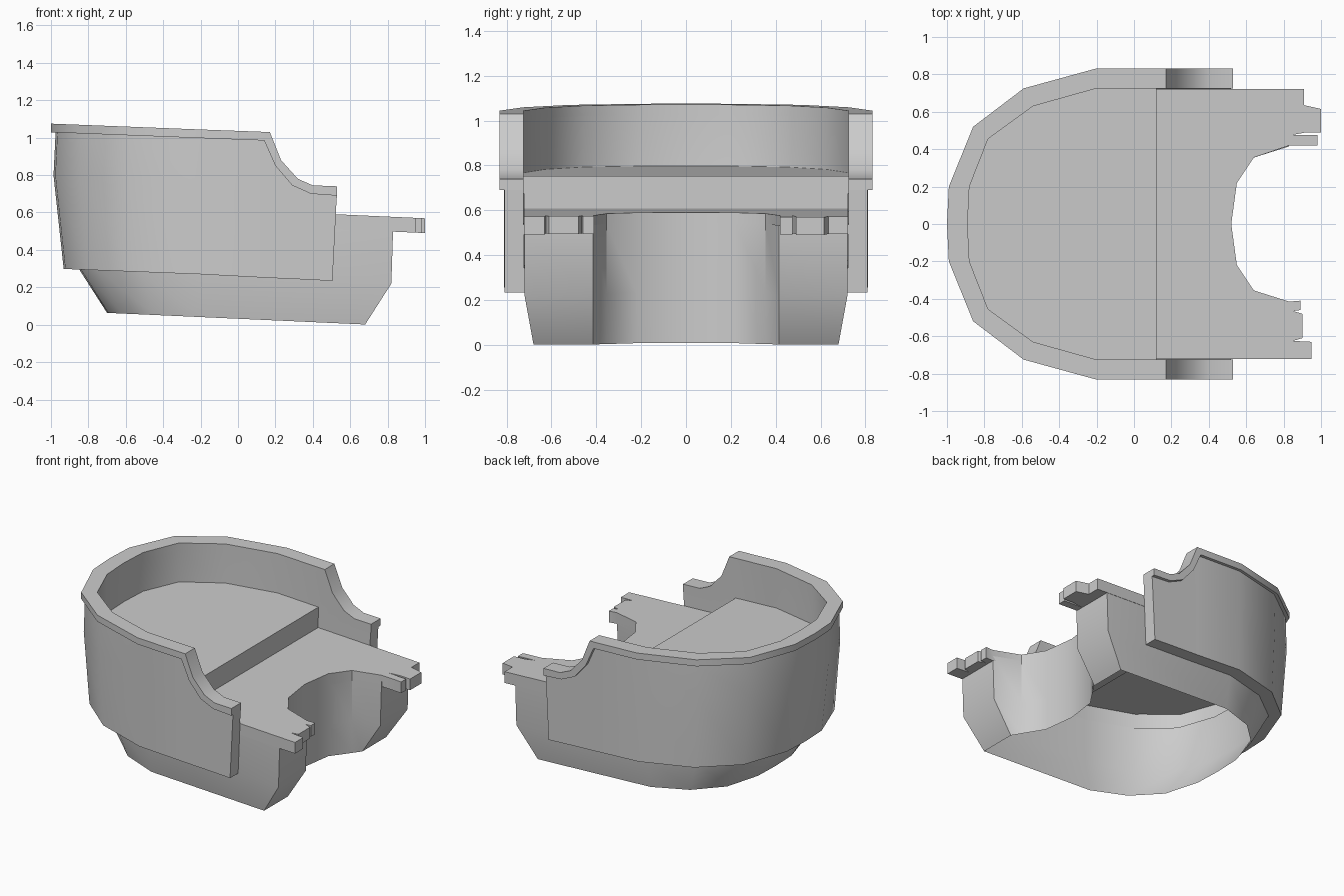
import bpy, bmesh

if "Cube" in bpy.data.objects:
    bpy.data.objects.remove(bpy.data.objects["Cube"])

TILT = 0.045  # the whole body slopes down towards +x


def level(pts, h):
    """Place a flat outline on the tilted plane of height h."""
    return [(x, y, h - TILT * x) for x, y in pts]


def scaled(pts, kx, ky):
    """Shrink the rounded back about its start line x = -0.2."""
    return [(-0.2 + (x + 0.2) * kx, y * ky) for x, y in pts]


def mirrored(half):
    """Complete a half path (ending on y = 0) to the -y side."""
    return half + [(p[0], -p[1]) + tuple(p[2:]) for p in half[-2::-1]]


def finish(bm, name):
    bmesh.ops.recalc_face_normals(bm, faces=bm.faces)
    me = bpy.data.meshes.new(name)
    bm.to_mesh(me)
    bm.free()
    ob = bpy.data.objects.new(name, me)
    bpy.context.collection.objects.link(ob)
    bpy.ops.object.select_all(action='DESELECT')
    ob.select_set(True)
    bpy.context.view_layer.objects.active = ob
    bpy.ops.object.shade_smooth_by_angle(angle=0.61)
    return ob


def loft(name, rows, around, along, caps=False):
    """Skin rows of points; around closes row to row, along closes each row."""
    bm = bmesh.new()
    vs = [[bm.verts.new(p) for p in r] for r in rows]
    n, m = len(vs), len(vs[0])
    for i in range(n if around else n - 1):
        a, b = vs[i], vs[(i + 1) % n]
        for j in range(m if along else m - 1):
            k = (j + 1) % m
            bm.faces.new((a[j], a[k], b[k], b[j]))
    if caps:
        bm.faces.new([r[0] for r in vs])
        bm.faces.new([r[-1] for r in vs])
    return finish(bm, name)


def plate(name, pts, low, high):
    bm = bmesh.new()
    a = [bm.verts.new(p) for p in level(pts, low)]
    b = [bm.verts.new(p) for p in level(pts, high)]
    bm.faces.new(a)
    bm.faces.new(b)
    for i in range(len(a)):
        k = (i + 1) % len(a)
        bm.faces.new((a[i], a[k], b[k], b[i]))
    return finish(bm, name)


# Plan outlines of the rounded back
outer = [(-0.2, 0.832), (-0.59, 0.725), (-0.86, 0.52), (-0.99, 0.2), (-1.0, 0)]
inner = [(-0.2, 0.725), (-0.54, 0.63), (-0.78, 0.455), (-0.88, 0.2), (-0.89, 0)]
hull_plan = scaled(inner, 0.94, 0.993)

# Side profile of the dropping arms (x, z): lip top and lip underside
drop_top = [(0.53, 0.74), (0.40, 0.745), (0.32, 0.78), (0.23, 0.88), (0.17, 1.03)]
drop_low = [(0.53, 0.69), (0.39, 0.70), (0.29, 0.745), (0.20, 0.85), (0.14, 0.985)]


def rail(drop, y, back, h):
    arms = [(x, y, z) for x, z in drop]
    return mirrored(arms + [(px, py, h - 0.039 * px) for px, py in back])


# Overhanging rim
loft("rim", [rail(drop_top, 0.832, outer, 1.036),
             rail(drop_low, 0.832, outer, 0.99),
             rail(drop_low, 0.725, inner, 0.99),
             rail(drop_top, 0.725, inner, 1.036)], True, False, True)

# Outer wall below the rim, bulging slightly at the back
wall_mid = [(x - 0.003, min(0.67, z - 0.02)) for x, z in drop_low]
wall_base = [(x - (0.025 if x > 0.5 else 0), 0.258 - TILT * x) for x, z in drop_low]
loft("outer_wall", [rail(drop_low, 0.81, scaled(outer, 0.969, 0.976), 0.99),
                    rail(wall_mid, 0.81, scaled(outer, 0.983, 0.976), 0.76),
                    rail(wall_base, 0.81, scaled(outer, 0.915, 0.976), 0.262),
                    rail(wall_base, 0.72, hull_plan, 0.262),
                    rail(wall_mid, 0.725, inner, 0.74),
                    rail(drop_low, 0.725, inner, 0.99)], True, False, True)

# Lower hull: thin open-bottomed skin with two legs and a scooped front
scoop = [(0.52, 0), (0.55, 0.22), (0.64, 0.355)]


def ring(leg_x, leg_y, back, h):
    half = scoop + [(leg_x, 0.415), (leg_x, leg_y)] + back
    return level(half + [(x, -y) for x, y in half[-2:0:-1]], h)


loft("lower_hull", [ring(0.83, 0.72, hull_plan, 0.57),
                    ring(0.82, 0.72, hull_plan, 0.257),
                    ring(0.68, 0.68, scaled(inner, 0.725, 0.938), 0.032)],
     False, True)

# Front deck with uneven notched tabs
tabs_left = [(0.91, 0.722), (0.91, 0.635), (1.0, 0.615), (1.0, 0.49), (0.92, 0.49),
             (0.84, 0.475), (0.98, 0.475), (0.98, 0.42), (0.83, 0.42)]
tabs_right = [(0.83, -0.415), (0.89, -0.41), (0.89, -0.46), (0.85, -0.465),
              (0.90, -0.48), (0.90, -0.61), (0.85, -0.625), (0.95, -0.63), (0.95, -0.722)]
bowl = mirrored(scoop[::-1])
plate("front_deck", [(0.12, -0.722), (0.12, 0.722)] + tabs_left + bowl + tabs_right,
      0.535, 0.614)

# Raised floor inside the wall, ending in a step down to the deck
plate("raised_floor", [(0.12, -0.725)] + mirrored(inner)[::-1] + [(0.12, 0.725)], 0.68, 0.757)
plate("floor_step", [(0.12, -0.722), (0.12, 0.722), (0.04, 0.722), (0.04, -0.722)], 0.535, 0.75)
